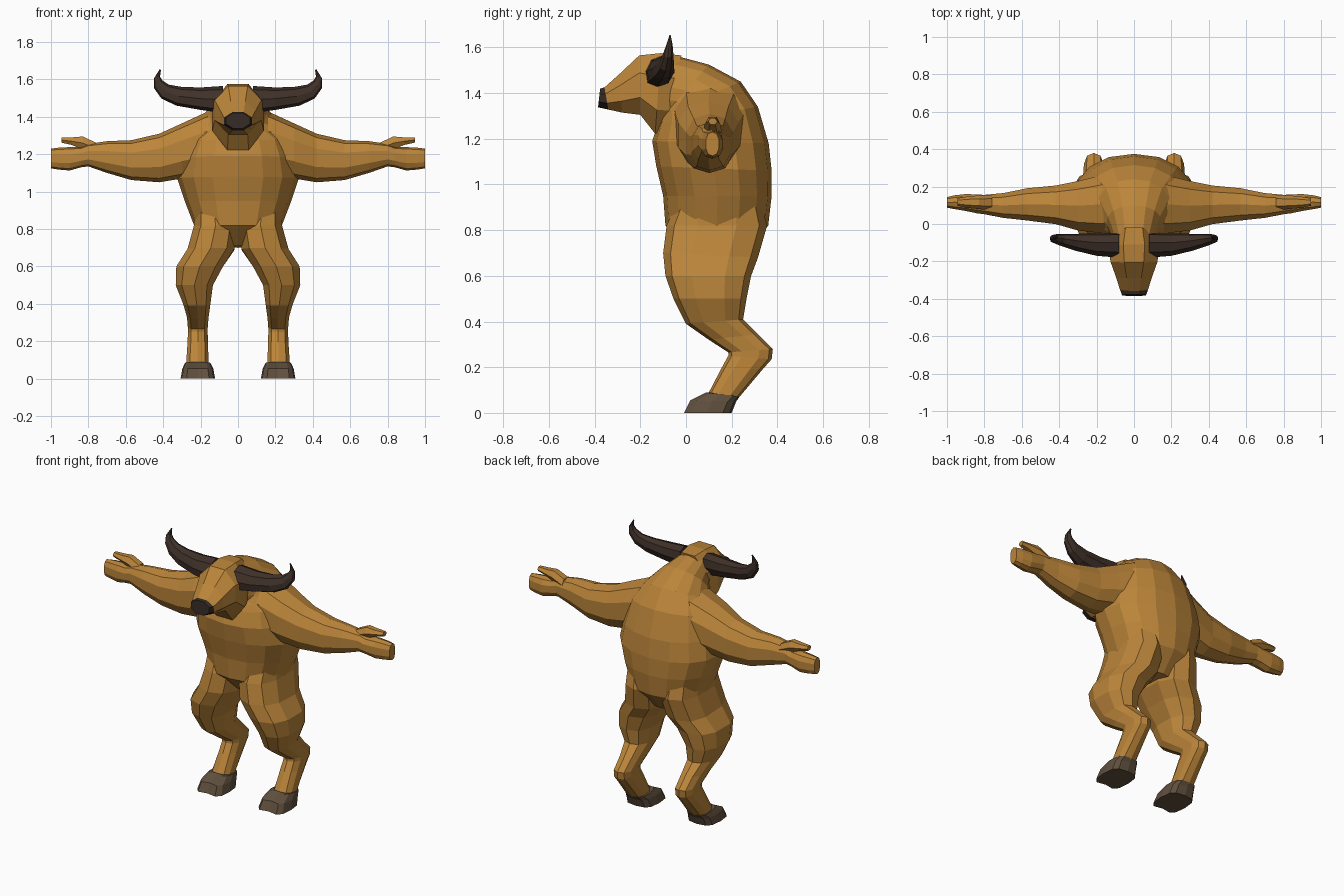
import bpy, bmesh, math
from mathutils import Vector


def material(name, rgb):
    m = bpy.data.materials.new(name)
    m.diffuse_color = (*rgb, 1)
    return m


HIDE = material("tan_hide", (0.50, 0.235, 0.042))
HORN = material("dark_horn", (0.050, 0.030, 0.022))
HOOF = material("grey_brown_hoof", (0.115, 0.078, 0.047))
NOSE = material("dark_nose", (0.035, 0.022, 0.018))


def loft(name, sections, n, mats, p=2.0, flat=False, mirror=False, notch=0):
    """Skin rings; each section = (end A, end B, half-width vector)."""
    bm = bmesh.new()
    phase = math.pi / n if flat else 0
    grow = 1 / math.cos(math.pi / n) if flat else 1
    power = lambda v: math.copysign(abs(v) ** (2 / p), v) * grow
    rings = []
    for a, b, w in sections:
        a, b, w = Vector(a), Vector(b), Vector(w)
        ring = []
        for i in range(n):
            t = 2 * math.pi * i / n + phase
            ring.append(bm.verts.new((a + b) / 2 + (a - b) / 2 * power(math.cos(t))
                                     + w * power(math.sin(t))))
        ring[0].co.y += notch
        rings.append(ring)
    for r, s in zip(rings, rings[1:]):
        for i in range(n):
            j = (i + 1) % n
            bm.faces.new((r[i], r[j], s[j], s[i]))
    bm.faces.new(rings[0])
    bm.faces.new(rings[-1])
    bmesh.ops.recalc_face_normals(bm, faces=bm.faces)
    me = bpy.data.meshes.new(name)
    bm.to_mesh(me)
    bm.free()
    for m in mats:
        me.materials.append(m)
    ob = bpy.data.objects.new(name, me)
    bpy.context.collection.objects.link(ob)
    if mirror:
        mod = ob.modifiers.new("mirror", 'MIRROR')
        mod.use_axis[0] = True
        mod.use_mirror_merge = False
    return ob


def upright(rows):
    """Rows of front y, z, back y, z, inner x, outer x."""
    return [(((i + o) / 2, fy, fz), ((i + o) / 2, by, bz), ((o - i) / 2, 0, 0))
            for fy, fz, by, bz, i, o in rows]


def sideways(rows):
    """Rows of x, low z, high z, front y, back y."""
    return [((x, (f + b) / 2, lo), (x, (f + b) / 2, hi), (0, (b - f) / 2, 0))
            for x, lo, hi, f, b in rows]


# Torso with hunched back and neck
torso = [(0.02, 0.71, 0.26, 0.70, 0.12), (-0.09, 0.82, 0.36, 0.82, 0.235),
         (-0.10, 0.95, 0.375, 0.95, 0.285), (-0.13, 1.08, 0.375, 1.06, 0.325),
         (-0.148, 1.19, 0.362, 1.18, 0.305), (-0.12, 1.27, 0.315, 1.34, 0.27),
         (-0.11, 1.30, 0.24, 1.45, 0.205), (-0.10, 1.30, 0.10, 1.525, 0.15),
         (-0.11, 1.29, -0.05, 1.565, 0.11)]
loft("torso", upright([(a, b, c, d, -h, h) for a, b, c, d, h in torso]), 16, [HIDE], 2.2)

# Head, dark at the tip of the muzzle
head_rows = [(-0.02, 1.565, -0.08, 1.225, 0.11), (-0.11, 1.575, -0.135, 1.222, 0.138),
             (-0.205, 1.565, -0.20, 1.305, 0.125), (-0.29, 1.485, -0.28, 1.315, 0.095),
             (-0.357, 1.425, -0.34, 1.328, 0.075), (-0.376, 1.42, -0.385, 1.338, 0.064)]
head = loft("head", upright([(a, b, c, d, -h, h) for a, b, c, d, h in head_rows]),
            8, [HIDE, NOSE], flat=True)
for f in head.data.polygons:
    if f.center.y < -0.345:
        f.material_index = 1

# Arms, tapering to the closed fingers
loft("arm", sideways([
    (0.10, 1.12, 1.45, -0.06, 0.27), (0.18, 1.09, 1.42, -0.055, 0.265),
    (0.30, 1.07, 1.365, -0.04, 0.235), (0.42, 1.05, 1.31, -0.005, 0.21),
    (0.57, 1.062, 1.275, 0.015, 0.195), (0.70, 1.10, 1.27, 0.03, 0.168),
    (0.80, 1.135, 1.255, 0.05, 0.158), (0.84, 1.13, 1.24, 0.055, 0.16),
    (0.90, 1.113, 1.238, 0.068, 0.162), (0.96, 1.118, 1.235, 0.078, 0.155),
    (1.00, 1.125, 1.23, 0.086, 0.145)]), 10, [HIDE], 2.4, mirror=True)
loft("thumb", sideways([
    (0.76, 1.20, 1.262, 0.08, 0.15), (0.83, 1.225, 1.295, 0.085, 0.148),
    (0.89, 1.25, 1.29, 0.09, 0.143), (0.945, 1.262, 1.29, 0.10, 0.135)]),
    6, [HIDE], flat=True, mirror=True)

# Legs with heavy thighs and backward hocks
loft("leg", upright([
    (-0.05, 0.90, 0.33, 0.92, 0.02, 0.235), (-0.085, 0.82, 0.355, 0.82, 0.0, 0.24),
    (-0.10, 0.70, 0.315, 0.68, 0.015, 0.275), (-0.09, 0.60, 0.285, 0.60, 0.075, 0.335),
    (-0.055, 0.50, 0.265, 0.50, 0.13, 0.337), (0.0, 0.39, 0.25, 0.41, 0.145, 0.295),
    (0.10, 0.32, 0.315, 0.345, 0.155, 0.275), (0.185, 0.265, 0.38, 0.28, 0.16, 0.27),
    (0.185, 0.25, 0.375, 0.235, 0.16, 0.27), (0.155, 0.195, 0.335, 0.19, 0.158, 0.272),
    (0.095, 0.08, 0.23, 0.065, 0.155, 0.28)]), 10, [HIDE], 2.5, mirror=True)

# Cloven hooves, notched at the front
loft("hoof", upright([
    (0.08, 0.09, 0.235, 0.072, 0.145, 0.285), (0.01, 0.055, 0.22, 0.05, 0.132, 0.298),
    (-0.018, 0.0, 0.20, 0.0, 0.122, 0.307)]), 12, [HOOF], 3.2, mirror=True, notch=0.02)

# Sweeping horns with upturned tips
horn = [(0.08, -0.13, 1.42, 0.08, -0.10, 1.565, 0.065),
        (0.20, -0.12, 1.437, 0.20, -0.10, 1.557, 0.06),
        (0.33, -0.105, 1.46, 0.30, -0.09, 1.56, 0.045),
        (0.41, -0.09, 1.498, 0.37, -0.08, 1.572, 0.032),
        (0.45, -0.08, 1.555, 0.405, -0.075, 1.595, 0.022),
        (0.45, -0.075, 1.605, 0.417, -0.07, 1.615, 0.014),
        (0.418, -0.07, 1.655, 0.412, -0.07, 1.65, 0.003)]
loft("horn", [(h[:3], h[3:6], (0, h[6], 0)) for h in horn], 8, [HORN], 2.2, mirror=True)
